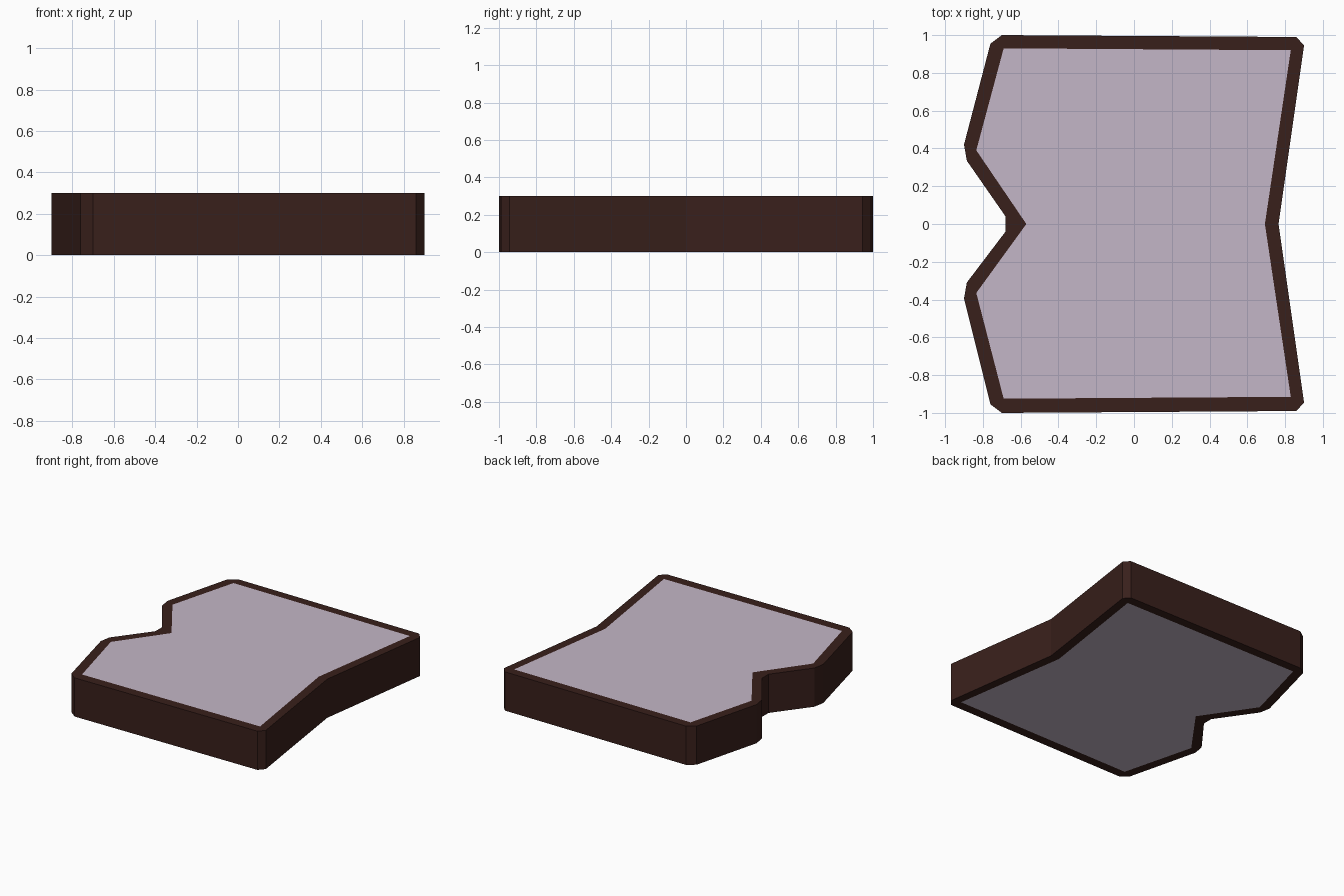
import bpy, bmesh

if "Cube" in bpy.data.objects:
    bpy.data.objects.remove(bpy.data.objects["Cube"])

HEIGHT = 0.3


def prism(name, loops, color):
    """Fill closed outlines (later ones are holes) and extrude them upward."""
    bm = bmesh.new()
    edges = []
    for pts in loops:
        vs = [bm.verts.new((x, y, 0)) for x, y in pts]
        edges += [bm.edges.new((v, vs[i - 1])) for i, v in enumerate(vs)]
    bmesh.ops.triangle_fill(bm, edges=edges, use_beauty=True, use_dissolve=False)
    ext = bmesh.ops.extrude_face_region(bm, geom=bm.faces[:], use_keep_orig=True)
    top = [g for g in ext["geom"] if isinstance(g, bmesh.types.BMVert)]
    bmesh.ops.translate(bm, verts=top, vec=(0, 0, HEIGHT))
    bmesh.ops.recalc_face_normals(bm, faces=bm.faces[:])
    mesh = bpy.data.meshes.new(name)
    bm.to_mesh(mesh)
    bm.free()
    mat = bpy.data.materials.new(name + "_color")
    mat.diffuse_color = color
    mat.use_nodes = True
    mat.node_tree.nodes["Principled BSDF"].inputs["Base Color"].default_value = mat.diffuse_color
    mesh.materials.append(mat)
    obj = bpy.data.objects.new(name, mesh)
    bpy.context.collection.objects.link(obj)
    return obj


# Outer outline with chamfered convex corners and a notch on the left
outer = [(-0.70, 1.0), (0.86, 0.99), (0.90, 0.945), (0.765, 0),
         (0.90, -0.945), (0.86, -0.99), (-0.70, -1.0), (-0.76, -0.955),
         (-0.90, -0.395), (-0.885, -0.31), (-0.68, -0.04), (-0.68, 0.04),
         (-0.885, 0.335), (-0.90, 0.42), (-0.76, 0.955)]

# Sharp inner outline
inner = [(-0.69, 0.93), (0.83, 0.92), (0.693, 0), (0.83, -0.915),
         (-0.69, -0.925), (-0.835, -0.365), (-0.57, 0), (-0.835, 0.39)]

# Dark frame wall around the edge
prism("border_wall", [outer, inner], (0.04, 0.014, 0.011, 1))

# Pale slab filling the frame
prism("floor_slab", [inner], (0.55, 0.47, 0.57, 1))
